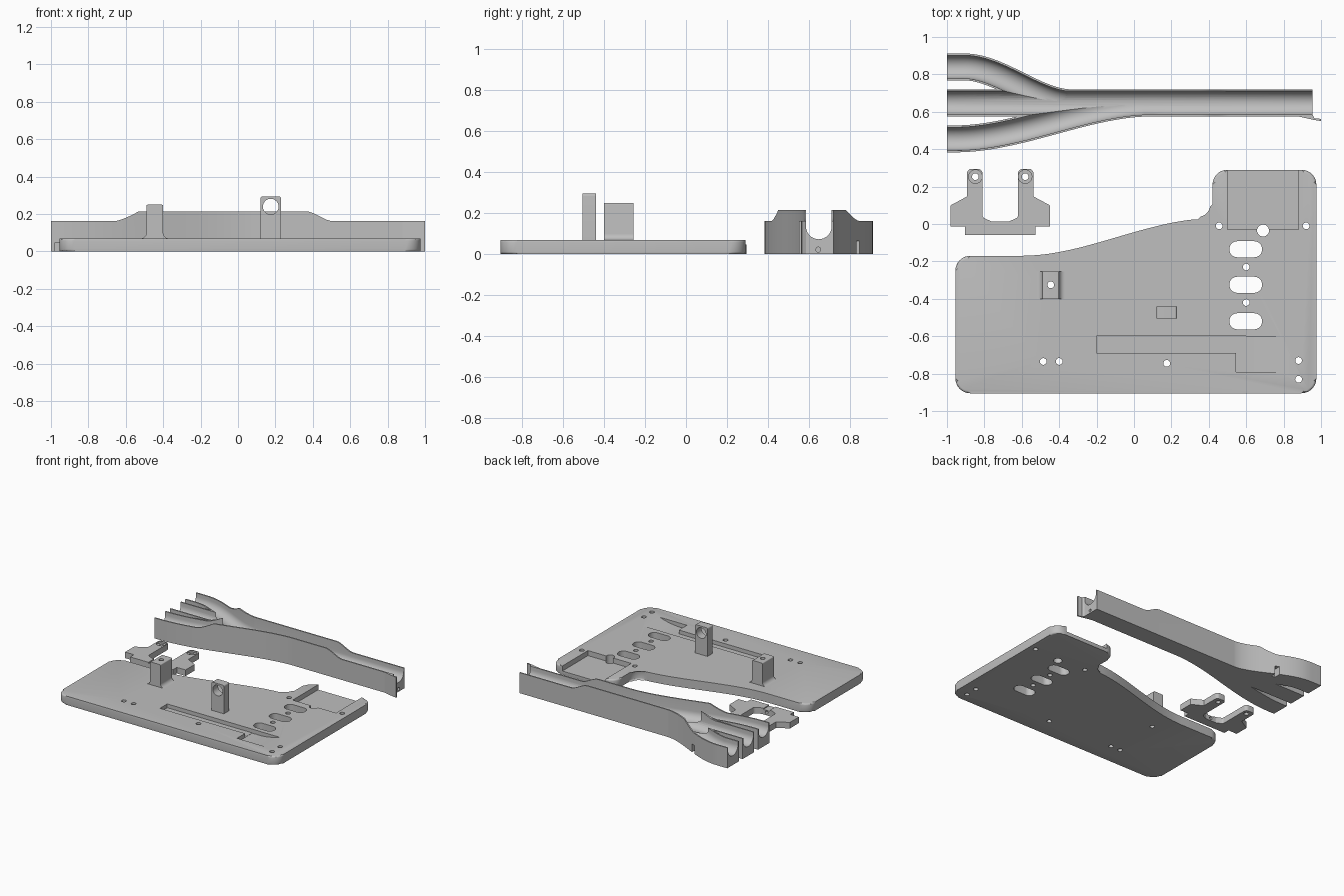
import bpy, bmesh, math
from mathutils import Vector

cube = bpy.data.objects.get("Cube")
if cube:
    bpy.data.objects.remove(cube, do_unlink=True)

grey = bpy.data.materials.new("light_grey")
grey.use_nodes = True
COLOUR = (0.52, 0.52, 0.52, 1)
grey.diffuse_color = COLOUR
grey.node_tree.nodes["Principled BSDF"].inputs["Base Color"].default_value = COLOUR


def add(name, bm):
    bmesh.ops.recalc_face_normals(bm, faces=bm.faces[:])
    mesh = bpy.data.meshes.new(name)
    bm.to_mesh(mesh)
    bm.free()
    mesh.materials.append(grey)
    ob = bpy.data.objects.new(name, mesh)
    bpy.context.collection.objects.link(ob)
    return ob


def loft(name, rings, rim_bevel=0):
    """Solid through a list of closed rings, optionally rounding both end rims."""
    bm = bmesh.new()
    rows = [[bm.verts.new(p) for p in ring] for ring in rings]
    n = len(rows[0])
    for a, b in zip(rows, rows[1:]):
        for i in range(n):
            j = (i + 1) % n
            bm.faces.new((a[i], a[j], b[j], b[i]))
    caps = [bm.faces.new(rows[0]), bm.faces.new(rows[-1])]
    if rim_bevel:
        edges = [e for f in caps for e in f.edges]
        bmesh.ops.bevel(bm, geom=edges, offset=rim_bevel, segments=3, profile=0.5, affect='EDGES')
    return add(name, bm)


def prism(name, pts, lo, hi, axis='z', rim_bevel=0):
    place = {'z': lambda u, v, w: (u, v, w),
             'y': lambda u, v, w: (u, w, v),
             'x': lambda u, v, w: (w, u, v)}[axis]
    return loft(name, [[place(p[0], p[1], w) for p in pts] for w in (lo, hi)], rim_bevel)


def rounded(pts, steps=8):
    """Fillet each (x, y, radius) corner of a closed outline."""
    out = []
    for i, (x, y, r) in enumerate(pts):
        p = Vector((x, y))
        if not r:
            out.append(p)
            continue
        a = (Vector(pts[i - 1][:2]) - p).normalized()
        b = (Vector(pts[(i + 1) % len(pts)][:2]) - p).normalized()
        half = a.angle(b) / 2
        c = p + (a + b).normalized() * r / math.sin(half)
        t = r / math.tan(half)
        start, end = (p + a * t - c).normalized(), (p + b * t - c).normalized()
        out += [c + start.slerp(end, k / steps).normalized() * r for k in range(steps + 1)]
    return out


def rect(x0, x1, y0, y1, r=0):
    return rounded([(x0, y0, r), (x1, y0, r), (x1, y1, r), (x0, y1, r)])


def circle(x, y, r, n=24):
    return [(x + r * math.cos(k * math.tau / n), y + r * math.sin(k * math.tau / n)) for k in range(n)]


def smooth(t):
    t = min(max(t, 0), 1)
    return t * t * (3 - 2 * t)


def boolean(ob, tool, op='DIFFERENCE'):
    mod = ob.modifiers.new(op.lower(), 'BOOLEAN')
    mod.operation, mod.object, mod.solver = op, tool, 'EXACT'
    bpy.context.view_layer.objects.active = ob
    bpy.ops.object.modifier_apply(modifier=mod.name)
    bpy.data.objects.remove(tool, do_unlink=True)


def drill(ob, x, y, r, lo=-0.1, hi=0.5, axis='z'):
    boolean(ob, prism("drill_cutter", circle(x, y, r), lo, hi, axis))


# Base plate with a swept rear edge
TOP = 0.07
sweep_edge = []
for k in range(20):
    x = 0.32 - 0.92 * k / 19
    sweep_edge.append((x, -0.17 + 0.2 * smooth((x + 0.6) / 1.02), 0))
plate = prism("base_plate", rounded([
    (-0.955, -0.905, 0.08), (0.975, -0.905, 0.08), (0.975, 0.29, 0.08),
    (0.42, 0.29, 0.08), (0.42, 0.028, 0.08)] + sweep_edge + [(-0.955, -0.17, 0.08)]),
    0, TOP, rim_bevel=0.012)

# Rear pocket, oblong slots and screw holes
boolean(plate, prism("pocket_cutter", rect(0.5, 0.88, -0.03, 0.4), 0.03, 0.2))
for y in (-0.135, -0.325, -0.52):
    boolean(plate, prism("slot_cutter", rect(0.51, 0.685, y - 0.043, y + 0.043, 0.042), -0.1, 0.2))
for x, y in ((0.455, -0.01), (0.92, -0.01), (0.6, -0.23), (0.6, -0.42), (-0.485, -0.735),
             (-0.4, -0.735), (0.175, -0.745), (0.88, -0.73), (0.88, -0.83), (-0.445, -0.325)):
    drill(plate, x, y, 0.018)
drill(plate, 0.69, -0.035, 0.032)

# Long groove ending in a scoop that ramps up to the surface
boolean(plate, prism("groove_cutter", rect(-0.2, 0.6, -0.69, -0.6), 0.04, 0.2))
ramp = [(0.545, 0.2), (0.545, 0.038), (0.6, 0.038)]
ramp += [(0.6 + 0.185 * k / 6, 0.038 + 0.032 * (k / 6) ** 2) for k in range(1, 7)] + [(0.785, 0.2)]
boolean(plate, prism("scoop_cutter", ramp, -0.79, -0.601, 'y'))

# Flared post with a vertical bore
flared_post = prism("flared_post", rounded([
    (-0.525, 0.06, 0), (-0.525, TOP, 0), (-0.49, TOP, 0.03), (-0.49, 0.25, 0.008),
    (-0.4, 0.25, 0.008), (-0.4, TOP, 0.03), (-0.365, TOP, 0), (-0.365, 0.06, 0)]),
    -0.4, -0.255, 'y')
drill(flared_post, -0.445, -0.325, 0.018)

# Eyelet post with a cross bore
eyelet_post = prism("eyelet_post", rounded([
    (0.12, 0.06, 0), (0.23, 0.06, 0), (0.23, 0.295, 0.012), (0.12, 0.295, 0.012)]),
    -0.505, -0.44, 'y')
drill(eyelet_post, 0.175, 0.24, 0.042, -0.6, -0.3, 'y')

# Fork bracket: half outline mirrored about its centre line
CX = -0.715
half = [(0.188, -0.06, 0), (0.188, -0.013, 0), (0.265, -0.013, 0), (0.265, 0.1, 0),
        (0.178, 0.147, 0), (0.178, 0.295, 0.025), (0.095, 0.295, 0.025),
        (0.095, 0.035, 0.02), (0.045, 0.013, 0.02)]
outline = [(CX + x, y, r) for x, y, r in half] + [(CX - x, y, r) for x, y, r in reversed(half)]
bracket = prism("fork_bracket", rounded(outline), 0, 0.048)
for side in (-1, 1):
    drill(bracket, CX + side * 0.133, 0.253, 0.018)
    drill(bracket, CX + side * 0.133, 0.253, 0.036, 0.035, 0.2)
drill(bracket, CX, 0.022, 0.012, -0.2, 0.2, 'y')
boolean(bracket, prism("notch_cutter", rect(CX - 0.028, CX + 0.028, -0.1, 0.1), 0.04, 0.2))

# Forked trough: a straight run joined by two curved branches
MID = 0.6475


def branch(x0, x1, y0, tail):
    xs = [-1.1] + [x0 + (x1 - x0) * k / 28 for k in range(29)]
    return [Vector((x, y0 + (MID - y0) * smooth((x - x0) / (x1 - x0)))) for x in xs] + [Vector((x1 + tail, MID))]


def sweep(name, path, section):
    rings = []
    for i, p in enumerate(path):
        d = (path[min(i + 1, len(path) - 1)] - path[max(i - 1, 0)]).normalized()
        rings.append([(p.x - d.y * s, p.y + d.x * s, z) for s, z in section])
    return loft(name, rings)


def block(w, z):
    return [(-w, -z), (w, -z), (w, 0.3 + z), (-w, 0.3 + z)]


def u_shape(r):
    arc = [(r * math.cos(a), 0.135 + r * math.sin(a))
           for a in (math.pi * (1 + k / 16) for k in range(17))]
    return arc + [(r, 0.5), (-r, 0.5)]


branches = [branch(-0.91, -0.33, 0.84, 0.05), branch(-0.96, 0.1, 0.455, 0.05)]
trough = sweep("forked_trough", [Vector((-1.1, MID)), Vector((0.955, MID))], block(0.0725, 0.05))
for k, path in enumerate(branches):
    boolean(trough, sweep("branch_block", path, block(0.072, 0.03 + 0.01 * k)), 'UNION')

# Side silhouette: raised middle, lower ends
rim = [(-0.66 + 0.13 * k / 8, 0.162 + 0.053 * (k / 8) ** 1.4) for k in range(9)]
rim += [(0.36 + 0.15 * k / 8, 0.215 - 0.053 * smooth(k / 8)) for k in range(9)]
boolean(trough, prism("silhouette", [(-1, 0), (-1, 0.162)] + rim + [(1, 0.162), (1, 0)], 0.2, 1.1, 'y'), 'INTERSECT')

# Rounded channels, rear notch and end bore
boolean(trough, sweep("channel_cutter", [Vector((-1.2, MID)), Vector((1.2, MID))], u_shape(0.0625)))
for path in branches:
    boolean(trough, sweep("channel_cutter", path, u_shape(0.0615)))
boolean(trough, prism("notch_cutter", rect(-0.665, -0.635, 0.79, 0.95), -0.1, 0.065))
drill(trough, 0.645, 0.022, 0.012, 0.85, 1.1, 'x')

# Small lip beside the trough mouth
lip = prism("trough_lip", [(0.87, 0.577), (0.96, 0.557), (1.0, 0.55), (1.0, 0.562),
                           (0.965, 0.565), (0.955, 0.584), (0.87, 0.584)], 0, 0.162)

# Smooth curved walls, keep hard edges
bpy.ops.object.select_all(action='DESELECT')
for ob in (plate, flared_post, eyelet_post, bracket, trough, lip):
    ob.select_set(True)
bpy.context.view_layer.objects.active = plate
bpy.ops.object.shade_smooth_by_angle(angle=math.radians(30))
